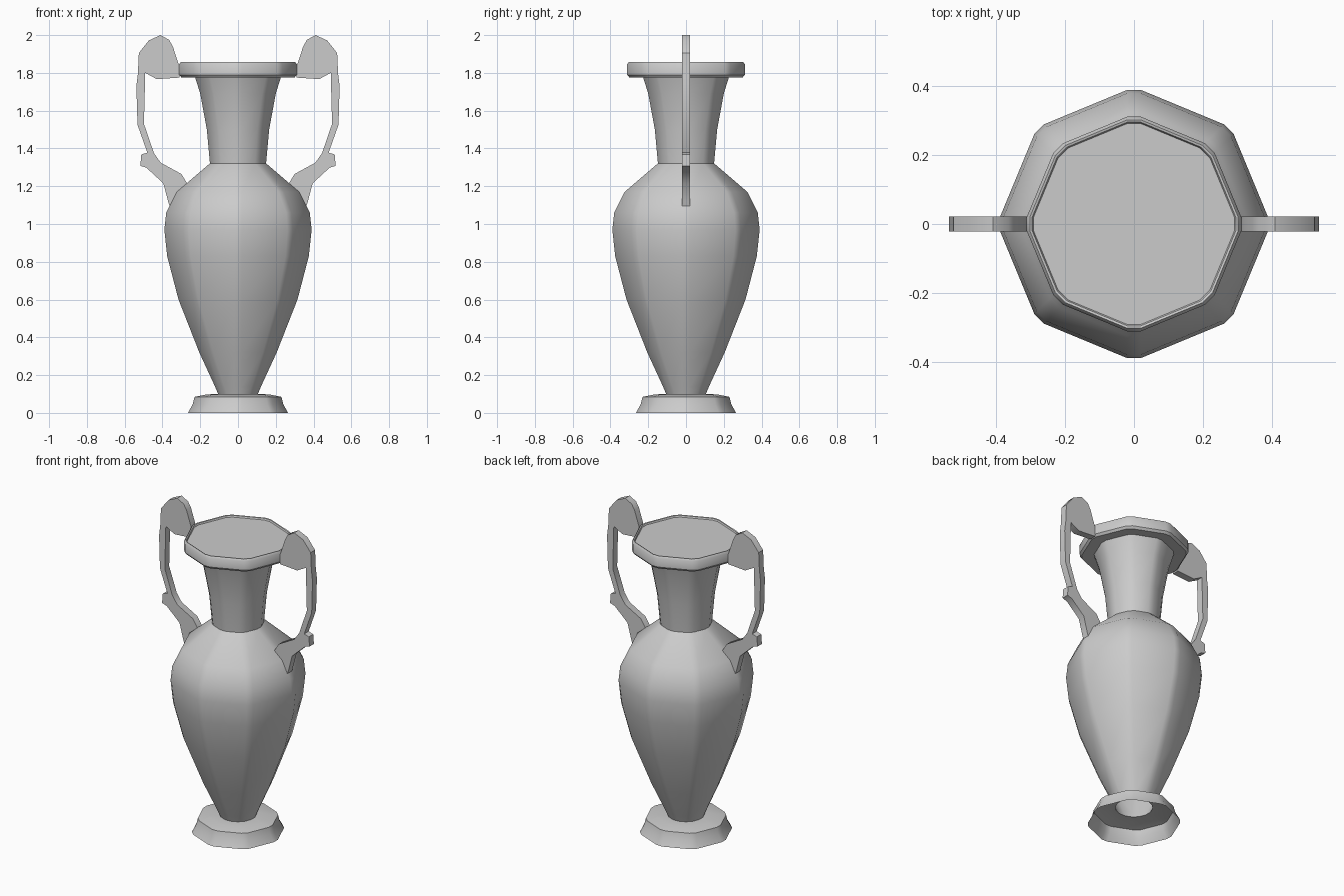
import bpy, bmesh, math
from mathutils import Vector

if "Cube" in bpy.data.objects:
    bpy.data.objects.remove(bpy.data.objects["Cube"])

HALF_BEVEL = 0.02      # half width of the narrow strip on each octagon corner
HALF_THICK = 0.022     # half thickness of the handles


def finish(name, bm, angle):
    bmesh.ops.recalc_face_normals(bm, faces=bm.faces)
    mesh = bpy.data.meshes.new(name)
    bm.to_mesh(mesh)
    bm.free()
    obj = bpy.data.objects.new(name, mesh)
    bpy.context.collection.objects.link(obj)
    bpy.ops.object.select_all(action='DESELECT')
    obj.select_set(True)
    bpy.context.view_layer.objects.active = obj
    bpy.ops.object.shade_smooth_by_angle(angle=math.radians(angle))
    return obj


def octagon_lathe(name, profile, cap_top=False):
    """Sweep a (radius, z) profile round a corner-bevelled octagon."""
    bm = bmesh.new()
    rings = []
    for r, z in profile:
        ring = []
        for k in range(8):
            a = k * math.pi / 4
            out = Vector((math.cos(a), math.sin(a), 0))
            side = Vector((-math.sin(a), math.cos(a), 0))
            for s in (-1, 1):
                ring.append(bm.verts.new(out * r + side * s * HALF_BEVEL + Vector((0, 0, z))))
        rings.append(ring)
    for lo, hi in zip(rings, rings[1:]):
        for i in range(16):
            j = (i + 1) % 16
            bm.faces.new((lo[i], lo[j], hi[j], hi[i]))
    if cap_top:
        bm.faces.new(rings[-1])
    return finish(name, bm, 35)


# Hollow foot, open underneath
octagon_lathe("foot", [(0.265, 0), (0.24, 0.045), (0.23, 0.085), (0.165, 0.098), (0.105, 0.10)])

# Belly and shoulder
octagon_lathe("body", [(0.105, 0.10), (0.122, 0.14), (0.205, 0.32), (0.315, 0.60), (0.375, 0.83),
                       (0.39, 0.97), (0.38, 1.06), (0.325, 1.17), (0.15, 1.32)])

# Flared neck, rim and closed mouth
octagon_lathe("neck_and_rim", [(0.148, 1.315), (0.165, 1.50), (0.20, 1.69), (0.228, 1.78),
                               (0.30, 1.776), (0.312, 1.79), (0.312, 1.845), (0.303, 1.857),
                               (0.296, 1.855), (0.292, 1.846)], cap_top=True)

# Handle outline in the xz plane: scroll, grip, elbow block, foot on the shoulder
OUTLINE = [(0.31, 1.775), (0.305, 1.82), (0.322, 1.87), (0.345, 1.94), (0.365, 1.975), (0.41, 2.0),
           (0.472, 1.972), (0.525, 1.905), (0.53, 1.795), (0.538, 1.73), (0.532, 1.525),
           (0.48, 1.378), (0.512, 1.368), (0.517, 1.308), (0.485, 1.298), (0.395, 1.215),
           (0.37, 1.12), (0.355, 1.07), (0.26, 1.20), (0.30, 1.265), (0.41, 1.325),
           (0.445, 1.375), (0.498, 1.53), (0.491, 1.80), (0.43, 1.767)]


def handle(name, sx):
    bm = bmesh.new()
    face = bm.faces.new([bm.verts.new((sx * x, -HALF_THICK, z)) for x, z in OUTLINE])
    ext = bmesh.ops.extrude_face_region(bm, geom=[face], use_keep_orig=True)
    verts = [g for g in ext["geom"] if isinstance(g, bmesh.types.BMVert)]
    bmesh.ops.translate(bm, verts=verts, vec=(0, 2 * HALF_THICK, 0))
    return finish(name, bm, 35)


handle("handle_right", 1)
handle("handle_left", -1)
